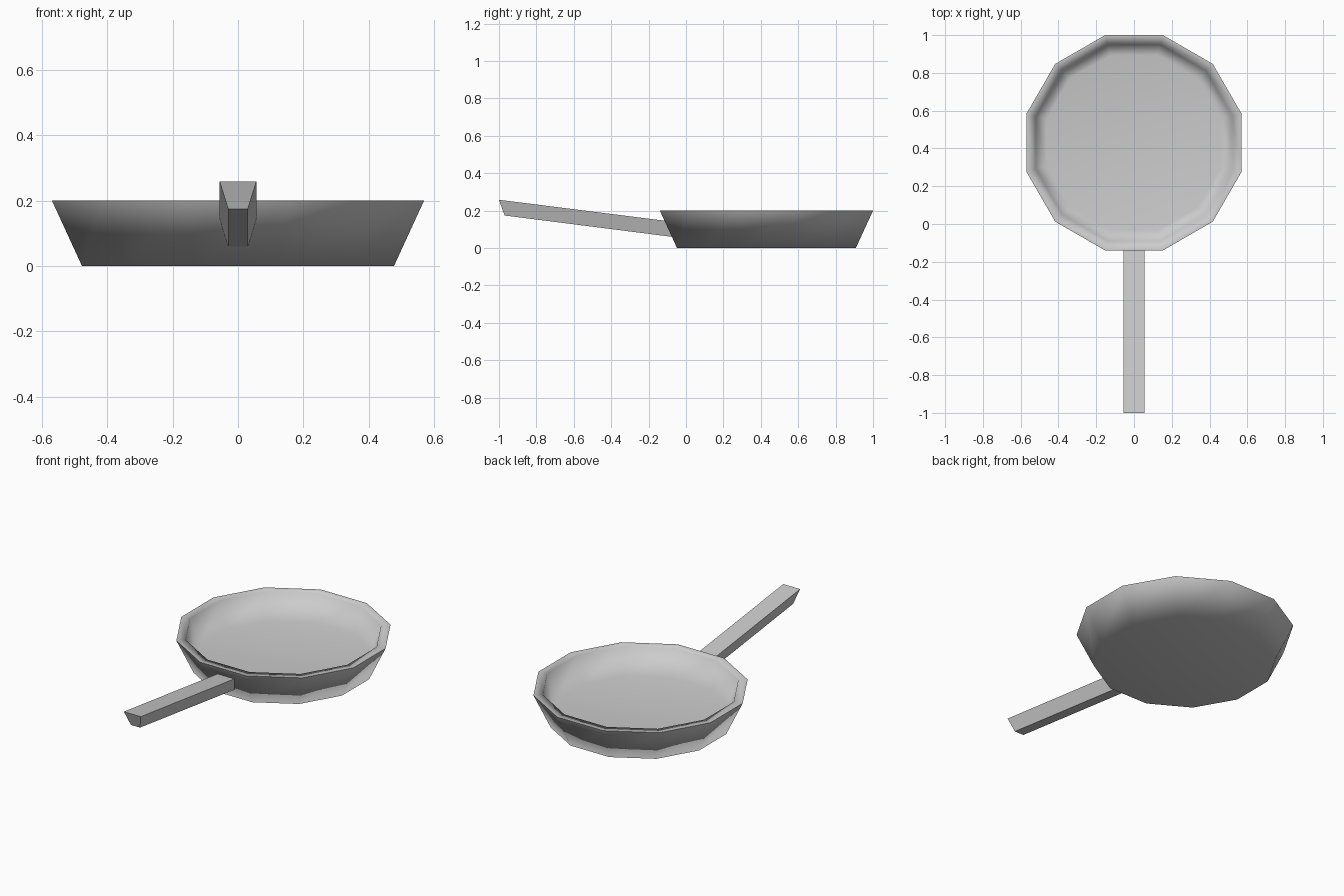
import bpy
import bmesh
import math

cube = bpy.data.objects.get("Cube")
if cube:
    bpy.data.objects.remove(cube, do_unlink=True)

SIDES = 12
CENTRE_Y = 0.43

# Single plain grey
grey = bpy.data.materials.new("light grey")
grey.use_nodes = True
colour = (0.6, 0.6, 0.6, 1)
grey.diffuse_color = colour
grey.node_tree.nodes["Principled BSDF"].inputs["Base Color"].default_value = colour


def finish(name, bm):
    bmesh.ops.recalc_face_normals(bm, faces=bm.faces)
    mesh = bpy.data.meshes.new(name)
    bm.to_mesh(mesh)
    bm.free()
    mesh.materials.append(grey)
    obj = bpy.data.objects.new(name, mesh)
    bpy.context.collection.objects.link(obj)
    return obj


def ring(bm, apothem, z):
    """Twelve-sided ring with flats facing front, back and sides."""
    radius = apothem / math.cos(math.pi / SIDES)
    angles = [math.tau * (i + 0.5) / SIDES for i in range(SIDES)]
    return [bm.verts.new((radius * math.cos(a), CENTRE_Y + radius * math.sin(a), z))
            for a in angles]


# Pan body: base, outer wall, rim, inner wall, floor
bm = bmesh.new()
rings = [ring(bm, r, z) for r, z in [(0.478, 0), (0.57, 0.2), (0.52, 0.2), (0.463, 0.05)]]
for low, high in zip(rings, rings[1:]):
    for i in range(SIDES):
        j = (i + 1) % SIDES
        bm.faces.new((low[i], low[j], high[j], high[i]))
bm.faces.new(rings[0])
bm.faces.new(rings[-1])
pan = finish("pan_body", bm)

# Soft walls that blend into the flat base and floor
bpy.ops.object.select_all(action="DESELECT")
pan.select_set(True)
bpy.context.view_layer.objects.active = pan
bpy.ops.object.shade_smooth_by_angle(angle=math.radians(75))
weighted = pan.modifiers.new("weighted_normals", "WEIGHTED_NORMAL")
weighted.keep_sharp = True

# Handle: tapered section, rising towards the front
bm = bmesh.new()
ends = []
for top_y, top_z, low_y, low_z in [(-1, 0.258, -0.97, 0.174), (-0.09, 0.143, -0.06, 0.058)]:
    section = [(-0.056, top_y, top_z), (0.056, top_y, top_z),
               (0.03, low_y, low_z), (-0.03, low_y, low_z)]
    ends.append([bm.verts.new(p) for p in section])
for i in range(4):
    j = (i + 1) % 4
    bm.faces.new((ends[0][i], ends[0][j], ends[1][j], ends[1][i]))
for end in ends:
    bm.faces.new(end)
finish("handle", bm)
